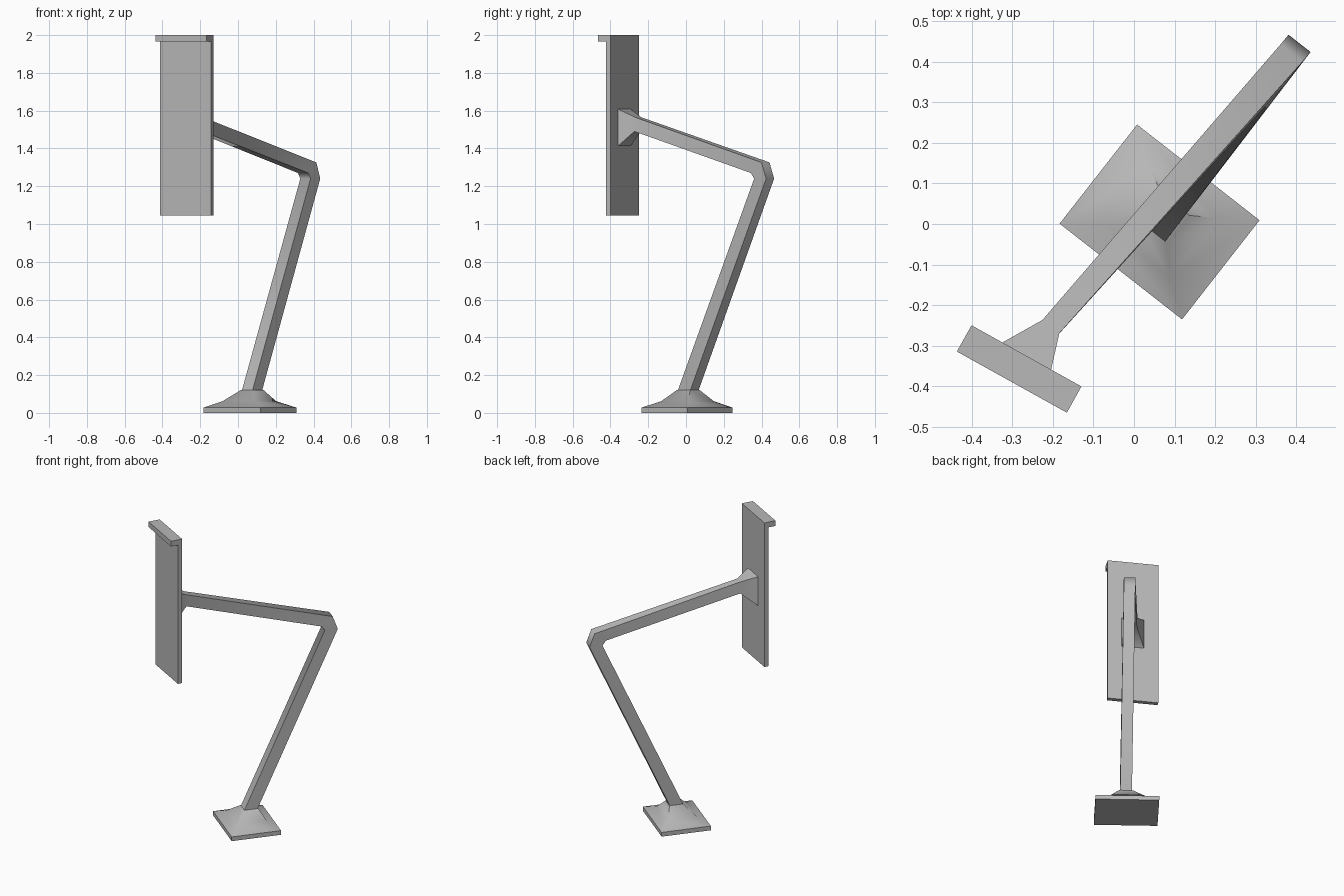
import bpy, bmesh, math
from mathutils import Vector

if "Cube" in bpy.data.objects:
    bpy.data.objects.remove(bpy.data.objects["Cube"])

W = Vector((0.788, -0.616, 0))   # across the stand
D = Vector((0.616, 0.788, 0))    # forward lean of the post

grey = bpy.data.materials.new("dark_grey")
grey.diffuse_color = (0.48, 0.48, 0.48, 1)
grey.use_nodes = True
grey.node_tree.nodes["Principled BSDF"].inputs["Base Color"].default_value = grey.diffuse_color


def loft(name, rings, smooth=None):
    """Skin a list of equal-length point rings into one closed object."""
    bm = bmesh.new()
    vs = [[bm.verts.new(p) for p in r] for r in rings]
    for a, b in zip(vs, vs[1:]):
        n = len(a)
        for i in range(n):
            j = (i + 1) % n
            bm.faces.new((a[i], a[j], b[j], b[i]))
    bm.faces.new(vs[0][::-1])
    bm.faces.new(vs[-1])
    bmesh.ops.recalc_face_normals(bm, faces=bm.faces)
    me = bpy.data.meshes.new(name)
    bm.to_mesh(me)
    bm.free()
    me.materials.append(grey)
    ob = bpy.data.objects.new(name, me)
    bpy.context.collection.objects.link(ob)
    if smooth:
        bpy.ops.object.select_all(action='DESELECT')
        bpy.context.view_layer.objects.active = ob
        ob.select_set(True)
        bpy.ops.object.shade_smooth_by_angle(angle=math.radians(smooth))
    return ob


def section(outer, inner, width):
    """Four-sided section of the bar from its outer and inner mid points."""
    o, i, h = Vector(outer), Vector(inner), W * width / 2
    return [o - h, o + h, i + h, i - h]


def flat_ring(cx, cy, z, width, depth):
    c = Vector((cx, cy, z))
    return section(c + D * depth / 2, c - D * depth / 2, width)


# Foot plate with a flared collar
loft("foot_plate", [
    flat_ring(0.063, 0.005, 0.0, 0.383, 0.31),
    flat_ring(0.063, 0.005, 0.028, 0.383, 0.31),
    flat_ring(0.060, 0.008, 0.062, 0.215, 0.185),
    flat_ring(0.075, 0.012, 0.12, 0.085, 0.09)], smooth=55)

# Panel frame: origin at the middle of its back face
P = Vector((-0.265, -0.325, 0))
R = Vector((0.874, -0.486, 0))
N = Vector((-0.486, -0.874, 0))


def on_panel(r, n, z):
    return P + R * r + N * n + Vector((0, 0, z))


# Bent post and arm, ending in a flared bracket on the panel
loft("bent_arm", [
    section((0.100, 0.045, 0.12), (0.049, -0.021, 0.12), 0.071),
    section((0.408, 0.445, 1.24), (0.357, 0.382, 1.24), 0.069),
    section((0.388, 0.421, 1.326), (0.345, 0.365, 1.27), 0.069),
    section((-0.205, -0.253, 1.565), (-0.208, -0.257, 1.49), 0.053),
    [on_panel(r, 0.005, z) for r, z in
     ((-0.071, 1.61), (0.071, 1.61), (0.071, 1.41), (-0.071, 1.41))]],
    smooth=60)

# Tall panel with an overhanging top lip
profile = [(0, 1.045), (0.028, 1.045), (0.028, 1.965),
           (0.074, 1.965), (0.074, 2.0), (0, 2.0)]
loft("panel", [[on_panel(r, n, z) for n, z in profile]
               for r in (-0.155, 0.155)])
